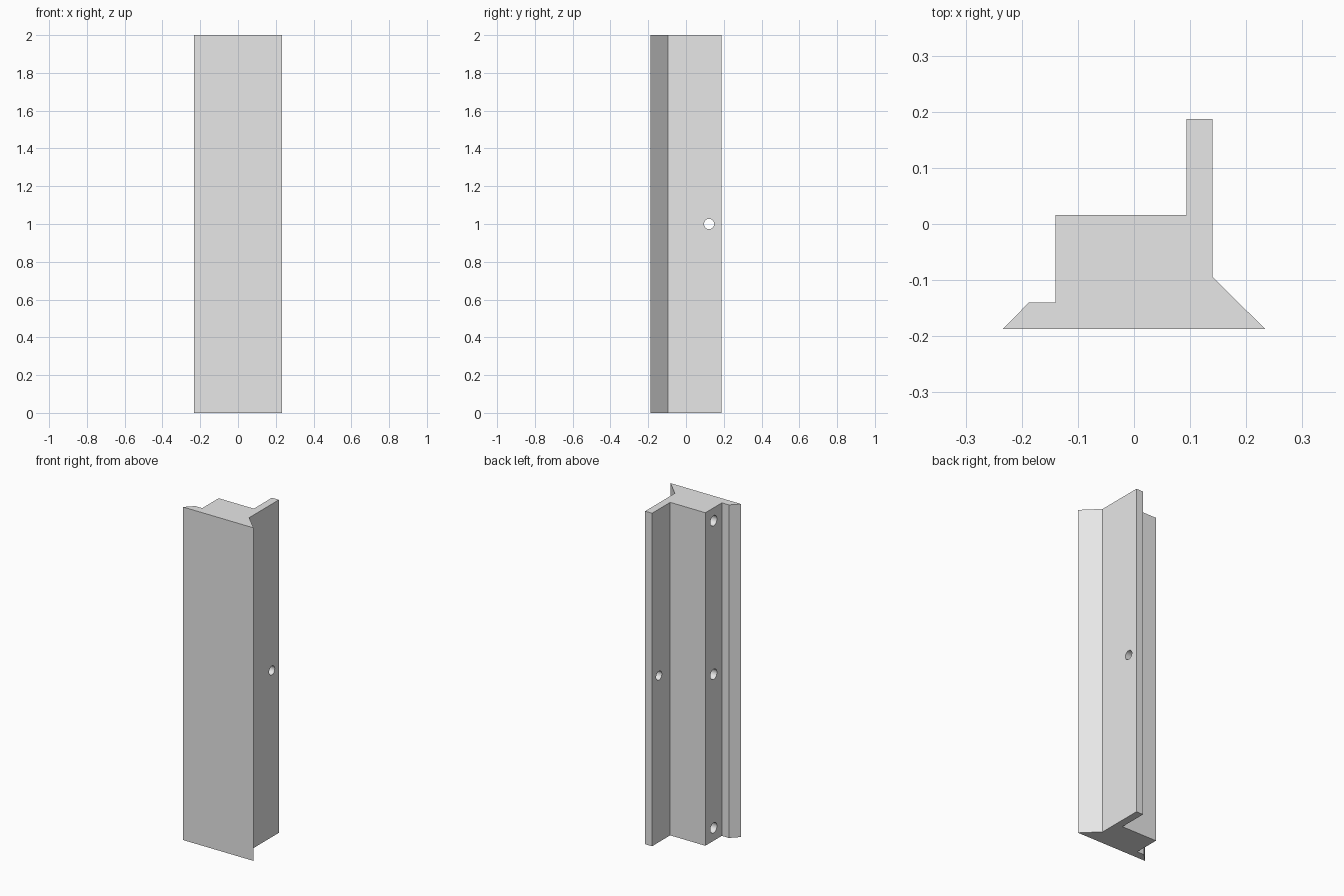
import bpy
import bmesh
import math
from mathutils import Matrix, Vector

cube = bpy.data.objects.get("Cube")
if cube:
    bpy.data.objects.remove(cube, do_unlink=True)

LENGTH = 2.0

grey = bpy.data.materials.new("plain_grey")
grey.use_nodes = True
grey.diffuse_color = (0.8, 0.8, 0.8, 1)
grey.node_tree.nodes["Principled BSDF"].inputs["Base Color"].default_value = (0.8, 0.8, 0.8, 1)


def add_object(name, bm):
    bmesh.ops.recalc_face_normals(bm, faces=bm.faces)
    mesh = bpy.data.meshes.new(name)
    bm.to_mesh(mesh)
    bm.free()
    mesh.materials.append(grey)
    obj = bpy.data.objects.new(name, mesh)
    bpy.context.collection.objects.link(obj)
    return obj


def drill(target, radius, x0, x1, y, z):
    """Cut a round hole along x."""
    bm = bmesh.new()
    place = Matrix.Translation(((x0 + x1) / 2, y, z)) @ Matrix.Rotation(math.pi / 2, 4, "Y")
    bmesh.ops.create_cone(bm, cap_ends=True, segments=32, radius1=radius,
                          radius2=radius, depth=x1 - x0, matrix=place)
    cutter = add_object("hole_cutter", bm)
    cutter.hide_render = True
    mod = target.modifiers.new("hole", "BOOLEAN")
    mod.operation = "DIFFERENCE"
    mod.solver = "EXACT"
    mod.object = cutter
    bpy.context.view_layer.objects.active = target
    bpy.ops.object.modifier_apply(modifier=mod.name)
    bpy.data.objects.remove(cutter, do_unlink=True)


# Extruded rail: bevelled front plate, solid core and rear fin
profile = [(-0.234, -0.1875), (0.234, -0.1875), (0.14, -0.094), (0.14, 0.1875),
           (0.094, 0.1875), (0.094, 0.016), (-0.14, 0.016), (-0.14, -0.14),
           (-0.1875, -0.14)]
bm = bmesh.new()
base = bm.faces.new([bm.verts.new((x, y, 0)) for x, y in profile])
top = bmesh.ops.extrude_face_region(bm, geom=[base], use_keep_orig=True)
bmesh.ops.translate(bm, vec=Vector((0, 0, LENGTH)),
                    verts=[v for v in top["geom"] if isinstance(v, bmesh.types.BMVert)])
rail = add_object("rail", bm)

# Through hole in the fin
drill(rail, 0.027, 0.05, 0.2, 0.122, LENGTH / 2)

# Blind holes in the side of the core
for z in (0.078, LENGTH / 2, LENGTH - 0.078):
    drill(rail, 0.031, -0.2, 0.016, -0.0625, z)

# Smooth hole walls, sharp edges elsewhere
bpy.ops.object.select_all(action="DESELECT")
rail.select_set(True)
bpy.context.view_layer.objects.active = rail
bpy.ops.object.shade_smooth_by_angle(angle=math.radians(30))
